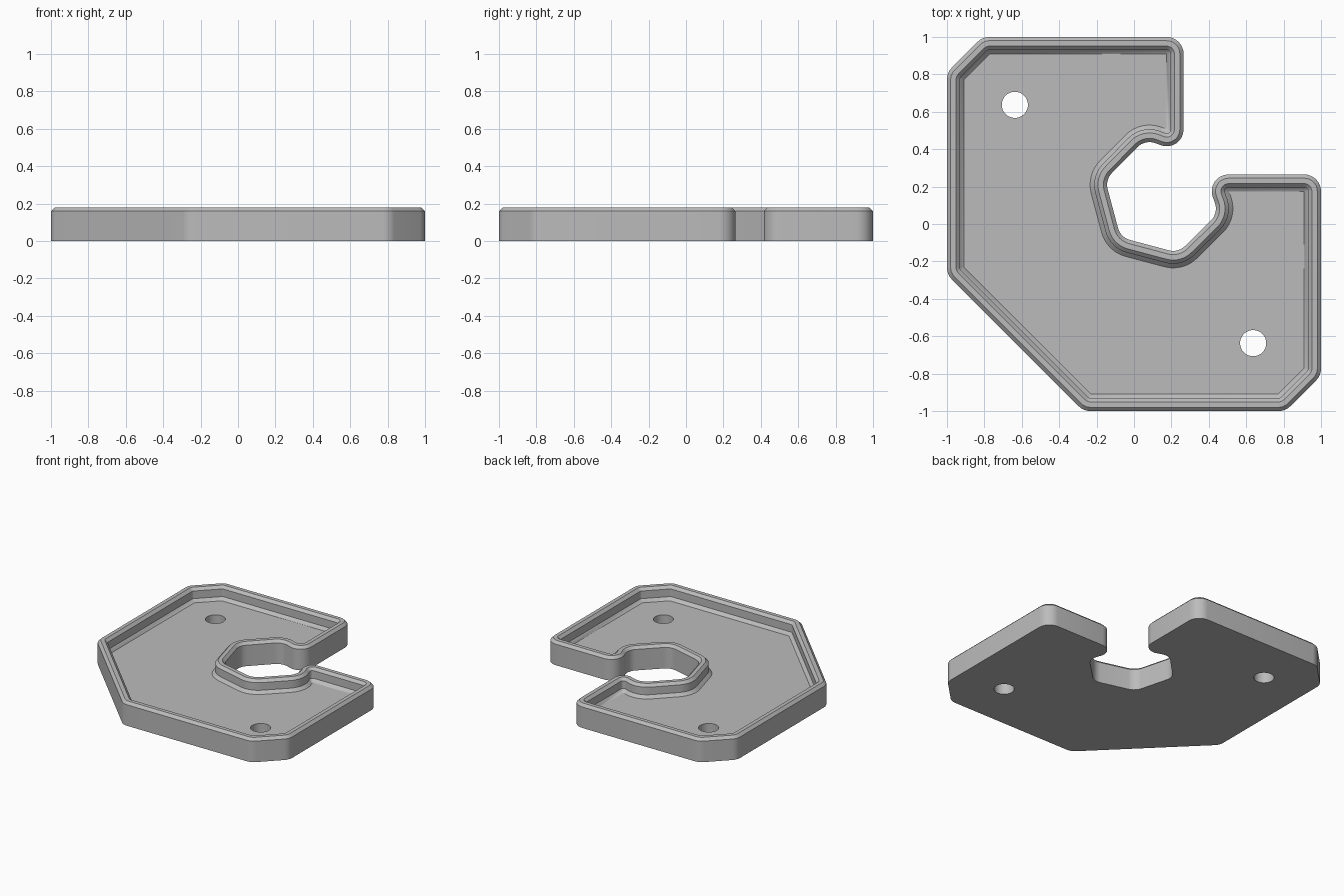
import bpy, bmesh, math
from mathutils import Vector

cube = bpy.data.objects.get("Cube")
if cube:
    bpy.data.objects.remove(cube)

FLOOR, TOP = 0.08, 0.18
RADIUS, STEPS = 0.09, 8

# Sharp half outline, counter-clockwise; the other half mirrors across x = y
half = [Vector(p) for p in [(-0.072, -0.072), (-0.154, 0.236), (0.06, 0.453), (0.265, 0.375),
                            (0.265, 1.0), (-0.81, 1.0), (-1.0, 0.81), (-1.0, -0.27)]]
outline = half + [p.yx for p in reversed(half[1:])]


def rounded_outline(inset):
    """Inset the outline and fillet each corner with concentric arcs."""
    pts = []
    n = len(outline)
    for i, p in enumerate(outline):
        a = (p - outline[i - 1]).normalized()
        b = (outline[(i + 1) % n] - p).normalized()
        na, nb = Vector((-a.y, a.x)), Vector((-b.y, b.x))
        mitre = (na + nb) / (1 + na.dot(nb))
        turn = math.atan2(a.x * b.y - a.y * b.x, a.dot(b))
        side = 1 if turn > 0 else -1
        r = max(RADIUS - side * inset, 0.0003)
        centre = p + mitre * (inset + side * r)
        start = math.atan2(-side * na.y, -side * na.x)
        for k in range(STEPS + 1):
            t = start + turn * k / STEPS
            pts.append(centre + r * Vector((math.cos(t), math.sin(t))))
    return pts


def circle(x, y, r, count=32):
    return [Vector((x + r * math.cos(math.tau * k / count), y + r * math.sin(math.tau * k / count)))
            for k in range(count)]


def loft(bm, rings):
    """Join successive (points, height) rings with quads."""
    loops = [[bm.verts.new((p.x, p.y, z)) for p in pts] for pts, z in rings]
    for lo, hi in zip(loops, loops[1:]):
        for i in range(len(lo)):
            j = (i + 1) % len(lo)
            bm.faces.new((lo[i], lo[j], hi[j], hi[i]))


bm = bmesh.new()

# Outer wall, bevelled rim, inner wall and floor bevel
profile = [(0, 0), (0, TOP - 0.02), (0.02, TOP), (0.049, TOP), (0.069, TOP - 0.02),
           (0.069, FLOOR + 0.022), (0.091, FLOOR)]
loft(bm, [(rounded_outline(d), z) for d, z in profile])

# Two screw holes
for s in (-1, 1):
    hole = circle(s * 0.637, -s * 0.637, 0.07)
    loft(bm, [(hole, 0), (hole, FLOOR)])

# Underside and tray floor
bmesh.ops.remove_doubles(bm, verts=bm.verts, dist=0.0008)
for z in (0, FLOOR):
    rim = [e for e in bm.edges if e.is_boundary and all(abs(v.co.z - z) < 1e-5 for v in e.verts)]
    bmesh.ops.triangle_fill(bm, edges=rim, use_beauty=True, use_dissolve=False)
bmesh.ops.recalc_face_normals(bm, faces=bm.faces)

mesh = bpy.data.meshes.new("tray_plate")
bm.to_mesh(mesh)
bm.free()
tray = bpy.data.objects.new("tray_plate", mesh)
bpy.context.collection.objects.link(tray)

grey = bpy.data.materials.new("plain grey")
grey.use_nodes = True
colour = (0.5, 0.5, 0.5, 1)
grey.diffuse_color = colour
grey.node_tree.nodes["Principled BSDF"].inputs["Base Color"].default_value = colour
mesh.materials.append(grey)

bpy.context.view_layer.objects.active = tray
tray.select_set(True)
bpy.ops.object.shade_smooth_by_angle(angle=math.radians(30))
